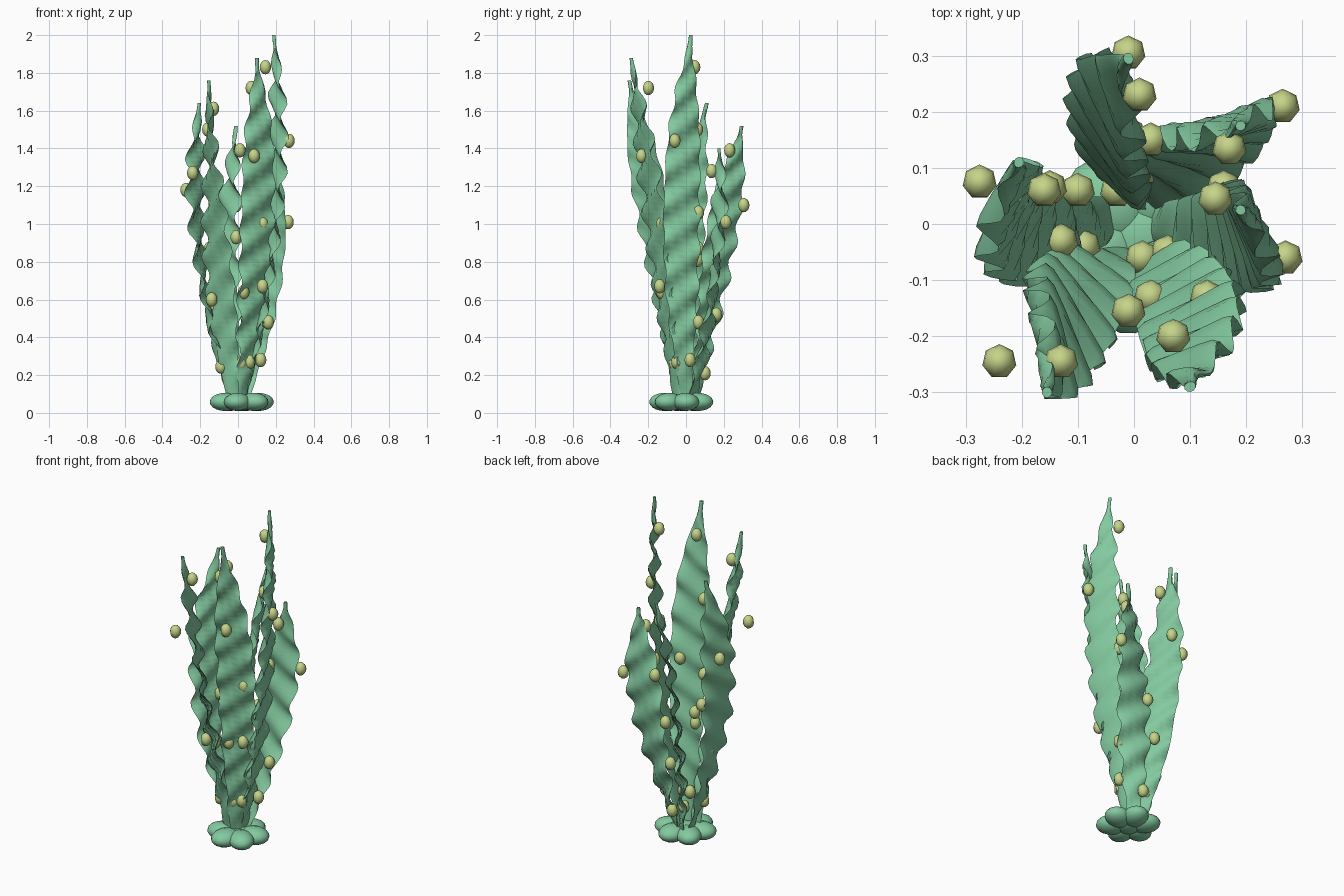
import bpy, bmesh
from math import sin, cos, pi, radians
from mathutils import Vector

cube = bpy.data.objects.get("Cube")
if cube:
    bpy.data.objects.remove(cube, do_unlink=True)


def material(name, rgb):
    m = bpy.data.materials.new(name)
    m.use_nodes = True
    color = (*rgb, 1)
    m.diffuse_color = color
    m.node_tree.nodes["Principled BSDF"].inputs["Base Color"].default_value = color
    return m


green = material("kelp green", (0.23, 0.59, 0.35))
yellow = material("float yellow green", (0.56, 0.66, 0.25))


def finish(bm, name, mat):
    bmesh.ops.recalc_face_normals(bm, faces=bm.faces)
    mesh = bpy.data.meshes.new(name)
    bm.to_mesh(mesh)
    bm.free()
    mesh.materials.append(mat)
    mesh.shade_smooth()
    obj = bpy.data.objects.new(name, mesh)
    bpy.context.collection.objects.link(obj)
    return obj


def ellipsoid(name, pos, size, mat, seg, rings):
    bm = bmesh.new()
    bmesh.ops.create_uvsphere(bm, u_segments=seg, v_segments=rings, radius=1)
    bmesh.ops.scale(bm, vec=size, verts=bm.verts)
    obj = finish(bm, name, mat)
    obj.location = pos
    return obj


# half width of a blade along its length
PROFILE = [(0, .03), (.12, .052), (.3, .086), (.5, .1), (.7, .095),
           (.82, .072), (.91, .038), (.965, .012), (1, .01)]


def half_width(t):
    for (a, wa), (b, wb) in zip(PROFILE, PROFILE[1:]):
        if t <= b:
            return wa + (wb - wa) * (t - a) / (b - a)
    return PROFILE[-1][1]


def blade(name, mid, tip, height, turn, slant, phase):
    """Ruffled flattened tube swept from the holdfast to the tip."""
    bm = bmesh.new()
    rows, sides, base = 64, 10, .05
    root = Vector(tip) * .15
    mid, tip = Vector(mid), Vector(tip)
    previous = None
    for i in range(rows + 1):
        t = i / rows
        z = base + (height - base) * t
        # smooth path through root, middle and tip
        c = (root * (t - .6) * (t - 1) / .6 + mid * t * (t - 1) / -.24
             + tip * t * (t - .6) / .4)
        angle = radians(turn[0] + (turn[1] - turn[0]) * t)
        normal = Vector((cos(angle), sin(angle)))
        side = Vector((-sin(angle), cos(angle)))
        wave = 2 * pi * z / .185 + phase
        w = half_width(t) * (1 + .07 * sin(wave * .9))
        fade = min(1, t * 5) * min(1, (1 - t) * 7)
        ring = []
        for k in range(sides):
            a = 2 * pi * k / sides
            u = cos(a)
            ruffle = .023 * fade * (.6 + .4 * abs(u)) * sin(wave - slant * 2.3 * u)
            p = c + side * (u * w) + normal * (ruffle + .009 * sin(a))
            ring.append(bm.verts.new((p.x, p.y, z)))
        if previous:
            for k in range(sides):
                j = (k + 1) % sides
                bm.faces.new((previous[k], previous[j], ring[j], ring[k]))
        else:
            bm.faces.new(ring)
        previous = ring
    bm.faces.new(previous)
    obj = finish(bm, name, green)
    bpy.context.view_layer.objects.active = obj
    obj.select_set(True)
    bpy.ops.object.shade_smooth_by_angle(angle=radians(50))
    obj.select_set(False)


# middle, tip, height, facing at root and tip, ruffle slant
BLADES = [
    ((.205, -.02), (.19, .025), 2.0, (0, 32), 1),
    ((.105, -.18), (.10, -.29), 1.88, (-50, -65), 1),
    ((-.125, -.18), (-.155, -.30), 1.76, (260, 180), 1),
    ((-.215, .005), (-.205, .11), 1.64, (190, 140), -1),
    ((-.05, .185), (-.01, .295), 1.52, (55, 20), 1),
    ((.15, .165), (.19, .175), 1.4, (55, 125), 1),
]
for n, (mid, tip, height, turn, slant) in enumerate(BLADES):
    blade(f"blade_{n + 1}", mid, tip, height, turn, slant, n * 1.3)

# gas floats attached along the blades
FLOATS = [
    (.145, .045, 1.83), (.27, -.06, 1.44), (.16, .065, 1.06), (.13, -.14, .67), (.12, .02, .28),
    (.07, -.2, 1.72), (.085, -.235, 1.36), (.13, -.13, 1.0), (.03, -.13, .64), (.06, -.05, .27),
    (-.13, -.245, 1.61), (-.24, -.245, 1.27), (-.01, -.155, .93), (-.14, -.1, .6), (.015, -.06, .26),
    (-.16, .06, 1.5), (-.275, .075, 1.18), (-.15, .065, .87), (-.13, -.03, .56), (-.09, -.04, .245),
    (.01, .23, 1.39), (-.01, .305, 1.1), (-.1, .06, .81), (-.01, .16, .52), (-.03, .06, .23),
    (.17, .135, 1.28), (.265, .21, 1.01), (.03, .15, .75), (.16, .065, .48), (.02, .1, .21),
]
for n, pos in enumerate(FLOATS):
    ellipsoid(f"float_{n + 1}", pos, (.031, .031, .038), yellow, 7, 8)

# lumpy holdfast at the bottom
for n in range(6):
    a = radians(60 * n + 15)
    pos = (.02 + .09 * cos(a), -.025 + .09 * sin(a), .058)
    lump = ellipsoid(f"holdfast_lump_{n + 1}", pos, (.085, .07, .048), green, 16, 10)
    lump.rotation_euler.z = a
ellipsoid("holdfast_core", (.02, -.02, .055), (.08, .08, .045), green, 16, 10)
